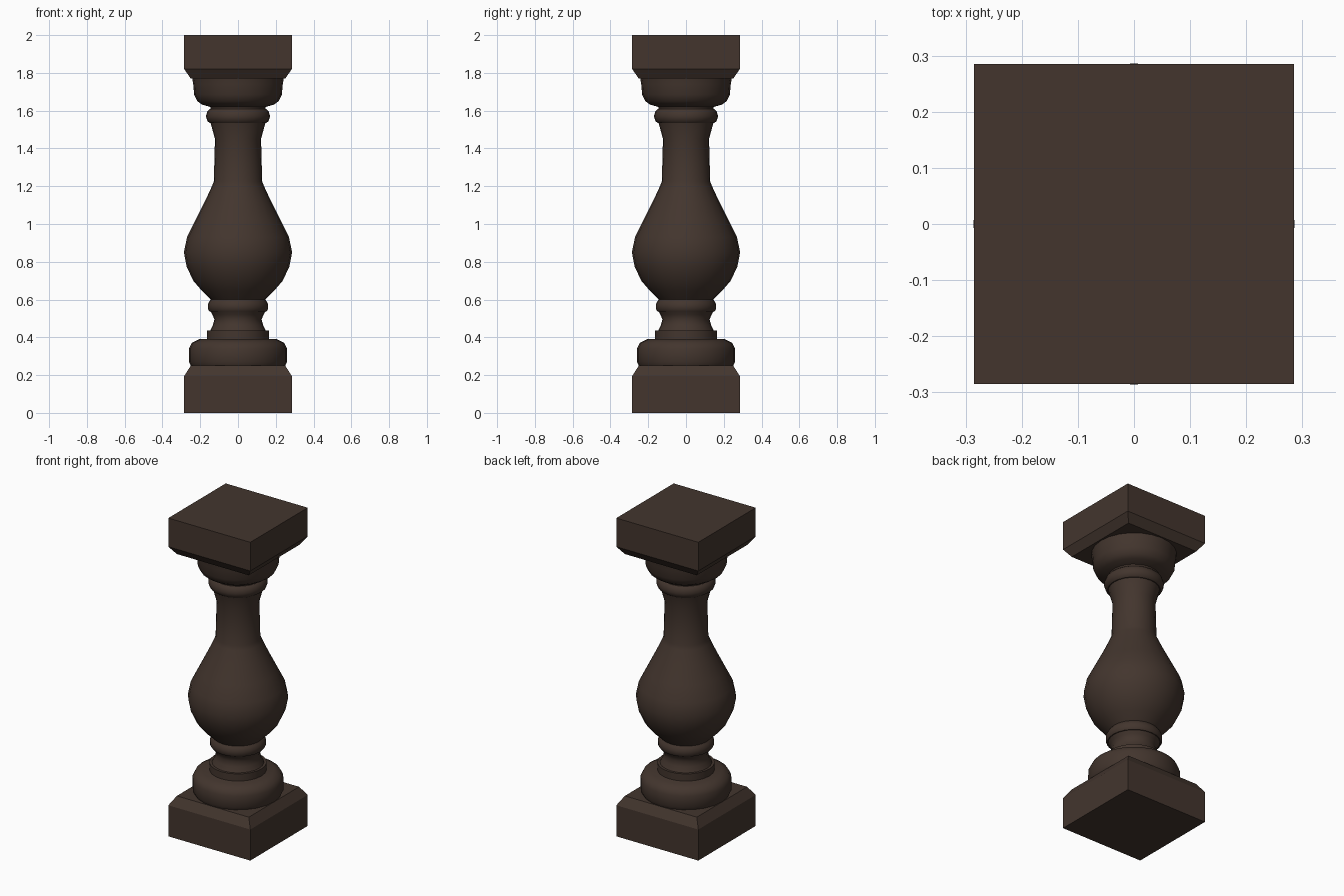
import bpy, bmesh, math

if "Cube" in bpy.data.objects:
    bpy.data.objects.remove(bpy.data.objects["Cube"])

SIDES = 24

wood = bpy.data.materials.new("dark_brown")
wood.diffuse_color = (0.056, 0.036, 0.027, 1)
wood.use_nodes = True
wood.node_tree.nodes["Principled BSDF"].inputs["Base Color"].default_value = wood.diffuse_color


def finish(name, bm, smooth):
    bmesh.ops.recalc_face_normals(bm, faces=bm.faces)
    mesh = bpy.data.meshes.new(name)
    bm.to_mesh(mesh)
    bm.free()
    mesh.materials.append(wood)
    obj = bpy.data.objects.new(name, mesh)
    bpy.context.collection.objects.link(obj)
    if smooth:
        bpy.ops.object.select_all(action='DESELECT')
        obj.select_set(True)
        bpy.context.view_layer.objects.active = obj
        bpy.ops.object.shade_smooth_by_angle(angle=math.radians(40))
    return obj


def stack(name, profile, sides, turn=0.0, smooth=True):
    """Closed solid from (radius, height) rings."""
    bm = bmesh.new()
    rings = []
    for r, z in profile:
        rings.append([bm.verts.new((r * math.cos(turn + math.tau * i / sides),
                                    r * math.sin(turn + math.tau * i / sides), z))
                      for i in range(sides)])
    for a, b in zip(rings, rings[1:]):
        for i in range(sides):
            j = (i + 1) % sides
            bm.faces.new((a[i], a[j], b[j], b[i]))
    bm.faces.new(rings[0][::-1])
    bm.faces.new(rings[-1])
    return finish(name, bm, smooth)


def block(name, profile):
    """Square block from (half width, height) levels."""
    return stack(name, [(w * math.sqrt(2), z) for w, z in profile],
                 4, math.pi / 4, smooth=False)


# Square plinth and capital, chamfered towards the shaft
block("bottom_plinth", [(0.285, 0), (0.285, 0.195), (0.25, 0.25)])
block("top_block", [(0.25, 1.77), (0.285, 1.82), (0.285, 2.0)])

# Rounded foot cushion
stack("foot_cushion", [(0.25, 0.25), (0.26, 0.27), (0.26, 0.34),
                       (0.245, 0.37), (0.205, 0.39)], SIDES)
# Foot collar and waisted stem
stack("foot_collar", [(0.163, 0.39), (0.163, 0.435)], SIDES)
stack("foot_stem", [(0.148, 0.435), (0.133, 0.465), (0.125, 0.495),
                    (0.135, 0.52), (0.148, 0.54)], SIDES)
# Ring under the belly
stack("lower_ring", [(0.152, 0.538), (0.16, 0.55), (0.16, 0.575),
                     (0.152, 0.59), (0.143, 0.602)], SIDES)
# Vase-shaped belly and neck
stack("vase_shaft", [(0.143, 0.60), (0.19, 0.645), (0.237, 0.70), (0.272, 0.775),
                     (0.2865, 0.85), (0.27, 0.93), (0.225, 1.02), (0.175, 1.12),
                     (0.138, 1.20), (0.128, 1.225), (0.122, 1.45),
                     (0.145, 1.535)], SIDES)
# Neck ring
stack("neck_ring", [(0.15, 1.535), (0.162, 1.545), (0.17, 1.57),
                    (0.162, 1.597), (0.15, 1.608)], SIDES)
# Bowl-shaped capital under the top block
stack("capital_bowl", [(0.145, 1.605), (0.147, 1.62), (0.19, 1.632),
                       (0.215, 1.65), (0.232, 1.685), (0.237, 1.74),
                       (0.242, 1.77)], SIDES)
